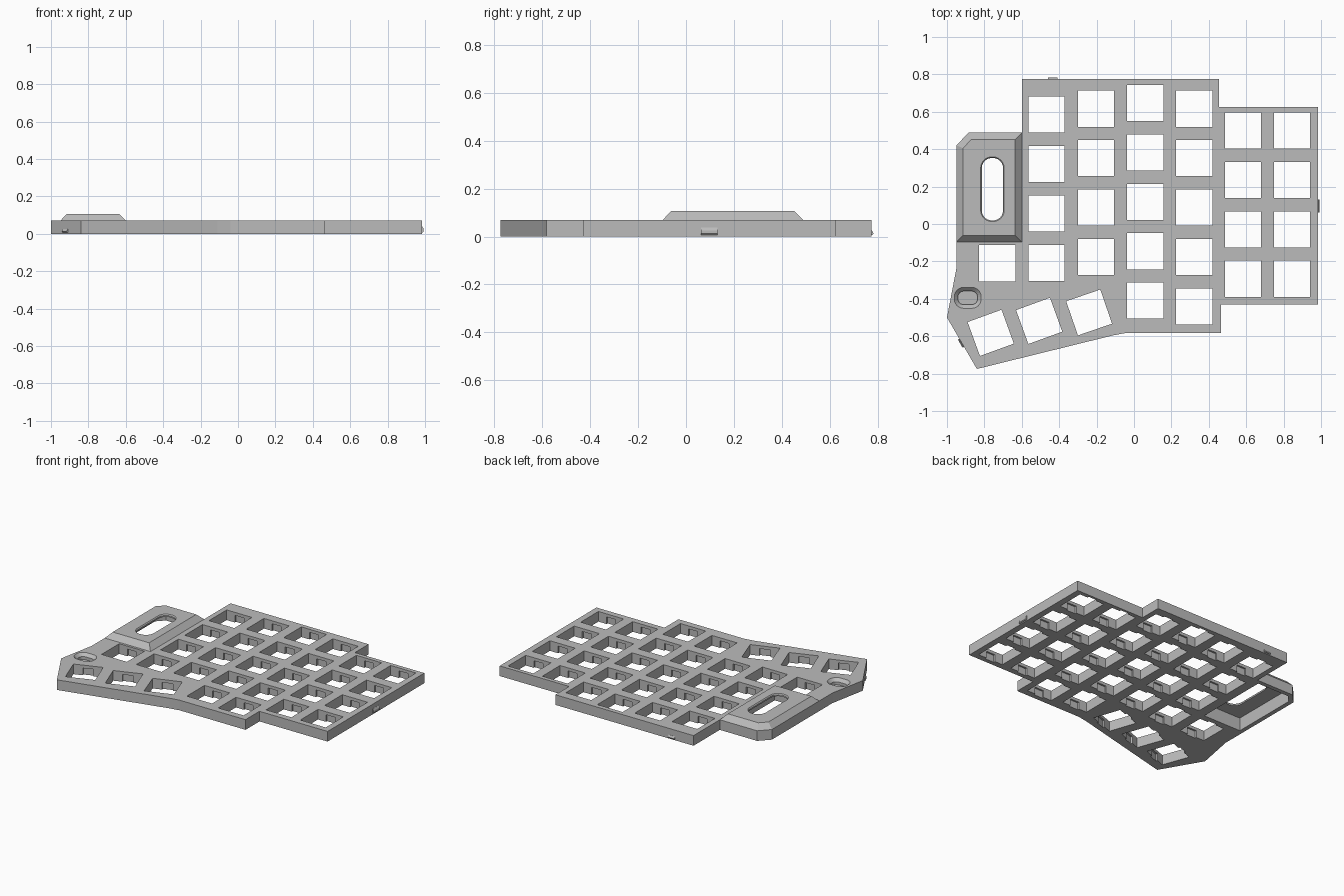
import bpy, bmesh
from math import sin, cos, pi, radians, hypot
from mathutils import Vector, Matrix

if "Cube" in bpy.data.objects:
    bpy.data.objects.remove(bpy.data.objects["Cube"])

grey = bpy.data.materials.new("plain grey")
grey.use_nodes = True
grey.diffuse_color = (0.5, 0.5, 0.5, 1)
grey.node_tree.nodes["Principled BSDF"].inputs["Base Color"].default_value = (0.5, 0.5, 0.5, 1)

TOP = 0.07      # plate thickness
HOLE = 0.193    # switch opening


def inset(points, d):
    """Move every edge of a counter-clockwise outline inward by d."""
    result = []
    for i, p in enumerate(points):
        p = Vector(p)
        a = (p - Vector(points[i - 1])).normalized()
        b = (Vector(points[(i + 1) % len(points)]) - p).normalized()
        na, nb = Vector((-a.y, a.x)), Vector((-b.y, b.x))
        result.append(p + (na + nb) * d / (1 + na.dot(nb)))
    return result


def loft(bm, points, levels, matrix=Matrix()):
    """Closed solid through (inset, height) levels of one outline."""
    rings = []
    for d, z in levels:
        rings.append([bm.verts.new(matrix @ Vector((p[0], p[1], z))) for p in inset(points, d)])
    n = len(points)
    for low, high in zip(rings, rings[1:]):
        for i in range(n):
            j = (i + 1) % n
            bm.faces.new((low[i], low[j], high[j], high[i]))
    bm.faces.new(rings[0][::-1])
    bm.faces.new(rings[-1])


def rect(cx, cy, w, h):
    return [(cx - w / 2, cy - h / 2), (cx + w / 2, cy - h / 2),
            (cx + w / 2, cy + h / 2), (cx - w / 2, cy + h / 2)]


def rounded(cx, cy, w, h, r, steps=6):
    points = []
    for k, (sx, sy) in enumerate([(1, 1), (-1, 1), (-1, -1), (1, -1)]):
        for s in range(steps + 1):
            t = (k + s / steps) * pi / 2
            points.append((cx + sx * (w / 2 - r) + r * cos(t),
                           cy + sy * (h / 2 - r) + r * sin(t)))
    return points


def make(name, bm):
    bmesh.ops.recalc_face_normals(bm, faces=bm.faces)
    mesh = bpy.data.meshes.new(name)
    bm.to_mesh(mesh)
    bm.free()
    mesh.materials.append(grey)
    obj = bpy.data.objects.new(name, mesh)
    bpy.context.collection.objects.link(obj)
    return obj


def solid(name, points, levels, matrix=Matrix()):
    bm = bmesh.new()
    loft(bm, points, levels, matrix)
    return make(name, bm)


def cut(target, cutters):
    for c in cutters:
        mod = target.modifiers.new("cut", "BOOLEAN")
        mod.operation, mod.solver, mod.object = "DIFFERENCE", "EXACT", c
    bpy.context.view_layer.update()
    graph = bpy.context.evaluated_depsgraph_get()
    mesh = bpy.data.meshes.new_from_object(target.evaluated_get(graph))
    target.modifiers.clear()
    target.data = mesh


# Main plate outline
outline = [(-0.84, -0.775), (-0.11, -0.595), (-0.04, -0.582), (0.465, -0.582),
           (0.465, -0.43), (0.985, -0.43), (0.985, 0.625), (0.455, 0.625),
           (0.455, 0.775), (-0.6, 0.775), (-0.6, 0.488), (-0.885, 0.488),
           (-0.95, 0.42), (-0.95, -0.24), (-1.0, -0.5)]
plate = solid("case_plate", outline, [(0, 0), (0, TOP)])

# Raised controller cover with sloped sides
cover_outline = [(-0.95, -0.097), (-0.6, -0.097), (-0.6, 0.488), (-0.885, 0.488), (-0.95, 0.42)]
cover = solid("controller_cover", cover_outline, [(0, TOP), (0.036, 0.107)])

# Switch openings: columns of (x, top key y, count), then the angled thumb keys
columns = [(-0.731, -0.21, 1), (-0.467, 0.585, 4), (-0.204, 0.616, 4), (0.06, 0.647, 5),
           (0.322, 0.616, 5), (0.583, 0.5, 4), (0.845, 0.5, 4)]
keys = [(x, y - i * 0.2642, 0) for x, y, n in columns for i in range(n)]
keys += [(-0.766, -0.582, 20), (-0.507, -0.518, 20), (-0.24, -0.473, 19)]
holes, notches = bmesh.new(), bmesh.new()
for x, y, angle in keys:
    place = Matrix.Translation((x, y, 0)) @ Matrix.Rotation(radians(angle), 4, "Z")
    loft(holes, rect(0, 0, HOLE, HOLE), [(0, -0.1), (0, 0.2)], place)
    # clip notches in the front and back walls, below a thin lip
    loft(notches, rect(0, 0, 0.07, HOLE + 0.024), [(0, -0.1), (0, TOP - 0.021)], place)
hole_cutter = make("hole_cutter", holes)
notch_cutter = make("notch_cutter", notches)

# Hollow under the cover, its window, and the recessed reset well
pocket_cutter = solid("pocket_cutter", inset(cover_outline, 0.03), [(0, -0.1), (0, 0.09)])
window_cutter = solid("window_cutter", rounded(-0.757, 0.186, 0.126, 0.346, 0.06),
                      [(0.006, -0.1), (0.006, 0.1), (0, 0.107), (0, 0.2)])
well_cutter = solid("well_cutter", rounded(-0.889, -0.395, 0.144, 0.112, 0.05),
                    [(0.02, 0.03), (0.02, 0.05), (0, TOP), (0, 0.2)])

cut(plate, [hole_cutter, notch_cutter, pocket_cutter, well_cutter])
cut(cover, [pocket_cutter, window_cutter])
for c in (hole_cutter, notch_cutter, pocket_cutter, window_cutter, well_cutter):
    bpy.data.objects.remove(c)

# Small latch nubs on the side walls: position, outward angle, length, height range
for name, x, y, angle, length, low, high in [
        ("right_latch", 0.985, 0.097, 0, 0.07, 0.007, 0.038),
        ("back_latch", -0.435, 0.775, 90, 0.05, 0.007, 0.026),
        ("left_latch", -0.922, -0.636, 210, 0.05, 0.007, 0.026)]:
    # profile in local (outward, up), swept along the wall
    turn = (Matrix.Translation((x, y, 0)) @ Matrix.Rotation(radians(angle), 4, "Z")
            @ Matrix.Rotation(radians(90), 4, "X"))
    profile = [(-0.01, low), (0.004, low), (0.008, low + 0.005), (0.008, high - 0.012),
               (0.001, high), (-0.01, high)]
    solid(name, profile, [(0, -length / 2), (0, length / 2)], turn)
